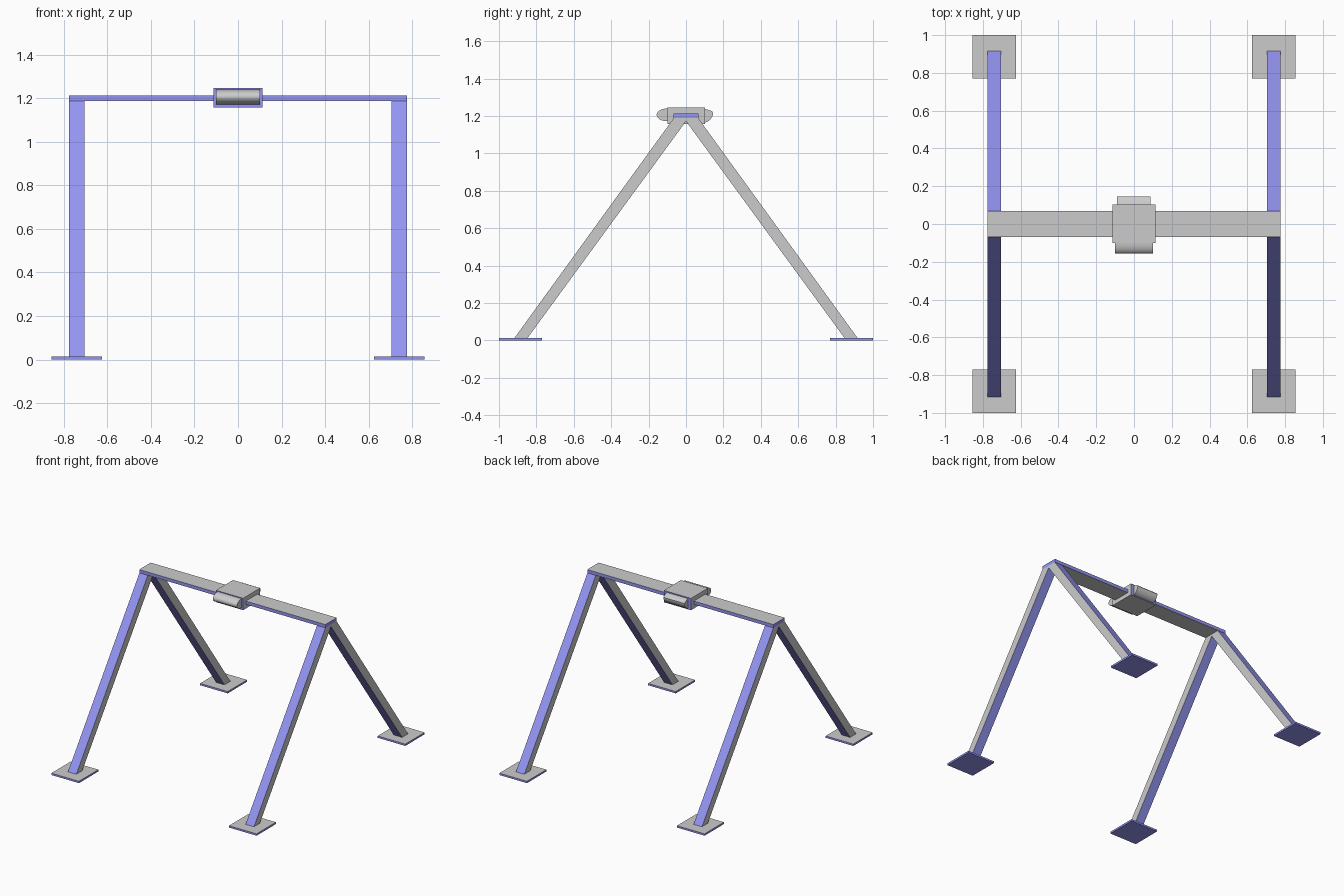
import bpy, bmesh, math
from mathutils import Vector

if "Cube" in bpy.data.objects:
    bpy.data.objects.remove(bpy.data.objects["Cube"])

blue = bpy.data.materials.new("blue")
blue.diffuse_color = (0.3, 0.3, 0.9, 1)
blue.use_nodes = True
blue.node_tree.nodes["Principled BSDF"].inputs["Base Color"].default_value = blue.diffuse_color
grey = bpy.data.materials.new("grey")
grey.diffuse_color = (0.7, 0.7, 0.7, 1)
grey.use_nodes = True
grey.node_tree.nodes["Principled BSDF"].inputs["Base Color"].default_value = grey.diffuse_color


def extrude_x(name, profile, x0, x1, is_blue, smooth=False):
    """Extrude a (y, z) profile from x0 to x1; is_blue(normal) picks painted faces."""
    bm = bmesh.new()
    face = bm.faces.new([bm.verts.new((x0, y, z)) for y, z in profile])
    ext = bmesh.ops.extrude_face_region(bm, geom=[face])
    verts = [v for v in ext["geom"] if isinstance(v, bmesh.types.BMVert)]
    bmesh.ops.translate(bm, vec=(x1 - x0, 0, 0), verts=verts)
    bmesh.ops.recalc_face_normals(bm, faces=bm.faces)
    for f in bm.faces:
        f.material_index = int(is_blue(f.normal))
    mesh = bpy.data.meshes.new(name)
    bm.to_mesh(mesh)
    bm.free()
    mesh.materials.append(grey)
    mesh.materials.append(blue)
    ob = bpy.data.objects.new(name, mesh)
    bpy.context.collection.objects.link(ob)
    if smooth:
        bpy.ops.object.select_all(action='DESELECT')
        bpy.context.view_layer.objects.active = ob
        ob.select_set(True)
        bpy.ops.object.shade_smooth_by_angle(angle=math.radians(35))
    return ob


def box(y0, y1, z0, z1):
    return [(y0, z0), (y1, z0), (y1, z1), (y0, z1)]


# Top beam
extrude_x("top_beam", box(-0.068, 0.068, 1.188, 1.213), -0.775, 0.775,
          lambda n: abs(n.z) < 0.5)

# Slanted legs and foot plates at the four corners
leg = [(0.918, 0.012), (0.848, 0.012), (0, 1.172), (0, 1.188), (0.066, 1.188)]
for sx, side in ((-1, "left"), (1, "right")):
    for sy, end in ((-1, "front"), (1, "back")):
        extrude_x(f"{end}_{side}_leg", [(sy * y, z) for y, z in leg],
                  sx * 0.74 - 0.035, sx * 0.74 + 0.035, lambda n: abs(n.x) < 0.5)
        extrude_x(f"{end}_{side}_foot", box(sy * 0.885 - 0.115, sy * 0.885 + 0.115, 0, 0.014),
                  sx * 0.74 - 0.115, sx * 0.74 + 0.115, lambda n: n.z < 0.5)

# Central housing clamped round the beam
extrude_x("housing", box(-0.1, 0.102, 1.157, 1.246), -0.113, 0.113,
          lambda n: abs(n.y) > 0.5)

# Rounded front nose: half ellipse
nose = [(-0.1 - 0.057 * math.cos(a), 1.206 + 0.034 * math.sin(a))
        for a in (math.pi * (i / 16 - 0.5) for i in range(17))]
extrude_x("front_nose", nose, -0.1, 0.1, lambda n: False, True)

# Rear cap: sloping top that curls under
rear = [(0.1, 1.238), (0.12, 1.233), (0.138, 1.226), (0.145, 1.217), (0.144, 1.205),
        (0.138, 1.192), (0.128, 1.179), (0.116, 1.17), (0.1, 1.164)]
extrude_x("rear_cap", rear, -0.09, 0.087, lambda n: False, True)
